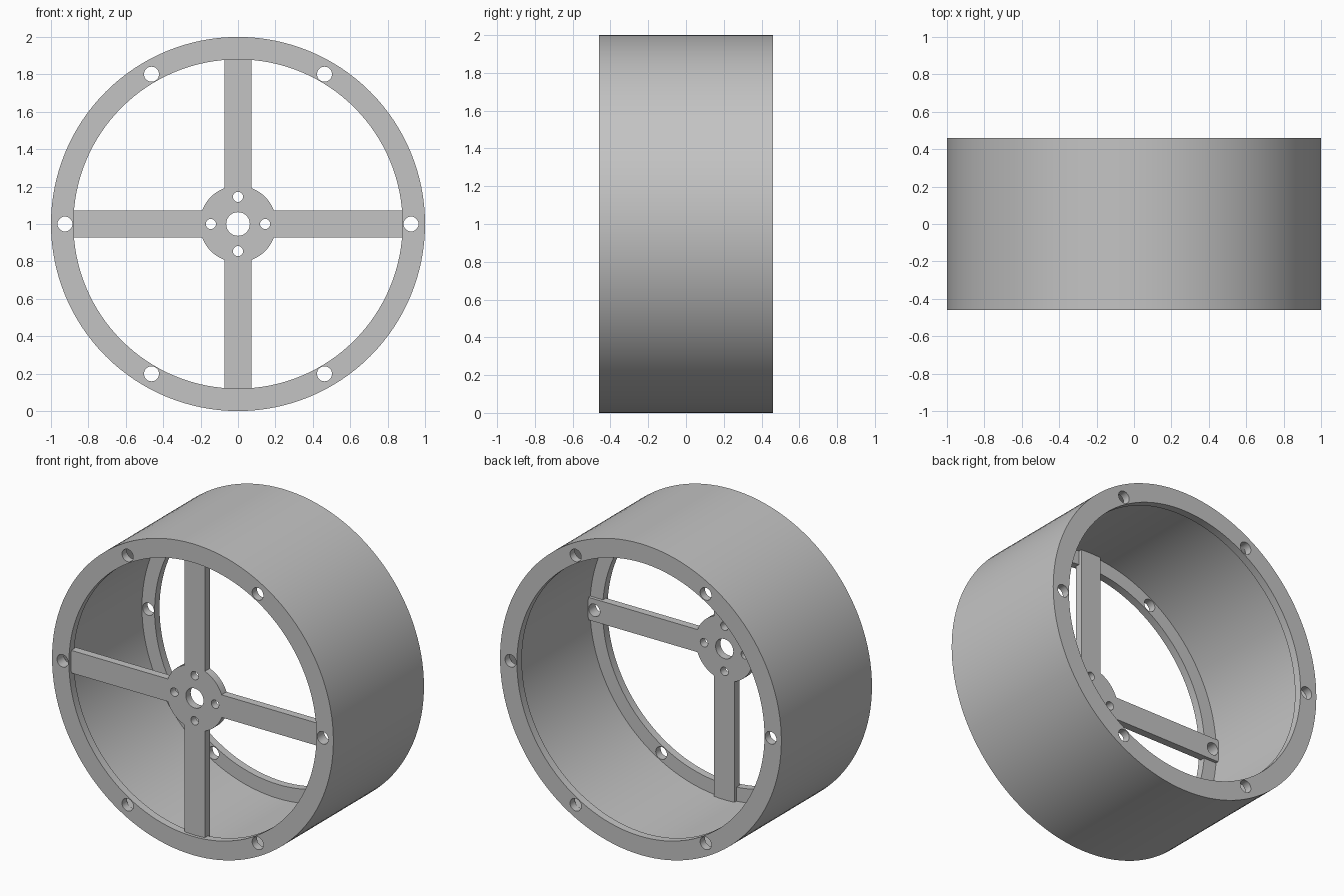
import bpy, bmesh, math
from mathutils import Matrix

cube = bpy.data.objects.get("Cube")
if cube:
    bpy.data.objects.remove(cube, do_unlink=True)

mat = bpy.data.materials.new("light grey")
mat.use_nodes = True
GREY = (0.55, 0.55, 0.55, 1)
mat.diffuse_color = GREY
mat.node_tree.nodes["Principled BSDF"].inputs["Base Color"].default_value = GREY

HALF = 0.46                    # half the wheel depth
FRONT, BACK = -0.44, -0.39     # depth range of the hub and spokes
FLANGE = 0.05                  # flange thickness
R_OUT, R_WALL, R_OPEN, R_BOLT = 1.0, 0.97, 0.88, 0.925


def finish(name, bm):
    bmesh.ops.recalc_face_normals(bm, faces=bm.faces)
    mesh = bpy.data.meshes.new(name)
    bm.to_mesh(mesh)
    bm.free()
    mesh.materials.append(mat)
    obj = bpy.data.objects.new(name, mesh)
    bpy.context.collection.objects.link(obj)
    return obj


def cylinder(name, radius, y0, y1, x=0, z=1, sides=32):
    bm = bmesh.new()
    place = Matrix.Translation((x, (y0 + y1) / 2, z)) @ Matrix.Rotation(math.pi / 2, 4, 'X')
    bmesh.ops.create_cone(bm, cap_ends=True, segments=sides, radius1=radius,
                          radius2=radius, depth=y1 - y0, matrix=place)
    return finish(name, bm)


def box(name, width, height, y0, y1):
    bm = bmesh.new()
    bmesh.ops.create_cube(bm, size=1, matrix=Matrix.Translation((0, (y0 + y1) / 2, 1))
                          @ Matrix.Diagonal((width, y1 - y0, height, 1)))
    return finish(name, bm)


def combine(obj, tool, operation):
    mod = obj.modifiers.new("combine", 'BOOLEAN')
    mod.operation, mod.object, mod.solver = operation, tool, 'EXACT'
    bpy.context.view_layer.objects.active = obj
    bpy.ops.object.modifier_apply(modifier=mod.name)
    bpy.data.objects.remove(tool, do_unlink=True)


def drill(obj, count, pitch, radius):
    for i in range(count):
        a = math.tau * i / count
        combine(obj, cylinder("drill", radius, -1, 1, pitch * math.cos(a),
                              1 + pitch * math.sin(a)), 'DIFFERENCE')


# Rim: thin barrel with an inward flange at each end, turned from one profile
bm = bmesh.new()
inner = HALF - FLANGE
profile = [(R_OUT, -HALF), (R_OUT, HALF), (R_OPEN, HALF), (R_OPEN, inner),
           (R_WALL, inner), (R_WALL, -inner), (R_OPEN, -inner), (R_OPEN, -HALF)]
SIDES = 128
rings = []
for i in range(SIDES):
    a = math.tau * i / SIDES
    rings.append([bm.verts.new((r * math.cos(a), y, 1 + r * math.sin(a))) for r, y in profile])
for i in range(SIDES):
    p, q = rings[i], rings[(i + 1) % SIDES]
    for j in range(len(profile)):
        k = (j + 1) % len(profile)
        bm.faces.new((p[j], p[k], q[k], q[j]))
rim = finish("rim", bm)
drill(rim, 6, R_BOLT, 0.04)

# Hub and four spokes, rounded off where they meet the barrel
spokes = box("hub_and_spokes", 2.2, 0.145, FRONT, BACK)
combine(spokes, box("upright_bar", 0.145, 2.2, FRONT, BACK), 'UNION')
combine(spokes, cylinder("spoke_trim", R_WALL + 0.005, -1, 1, sides=SIDES), 'INTERSECT')
combine(spokes, cylinder("hub_disc", 0.205, FRONT, BACK, sides=64), 'UNION')

# Axle hole, hub screw holes and the bolt holes shared with the rim
combine(spokes, cylinder("axle_hole", 0.063, -1, 1, sides=48), 'DIFFERENCE')
drill(spokes, 4, 0.145, 0.027)
drill(spokes, 2, R_BOLT, 0.04)

for obj in (rim, spokes):
    bpy.ops.object.select_all(action='DESELECT')
    obj.select_set(True)
    bpy.context.view_layer.objects.active = obj
    bpy.ops.object.shade_smooth_by_angle(angle=math.radians(30))
